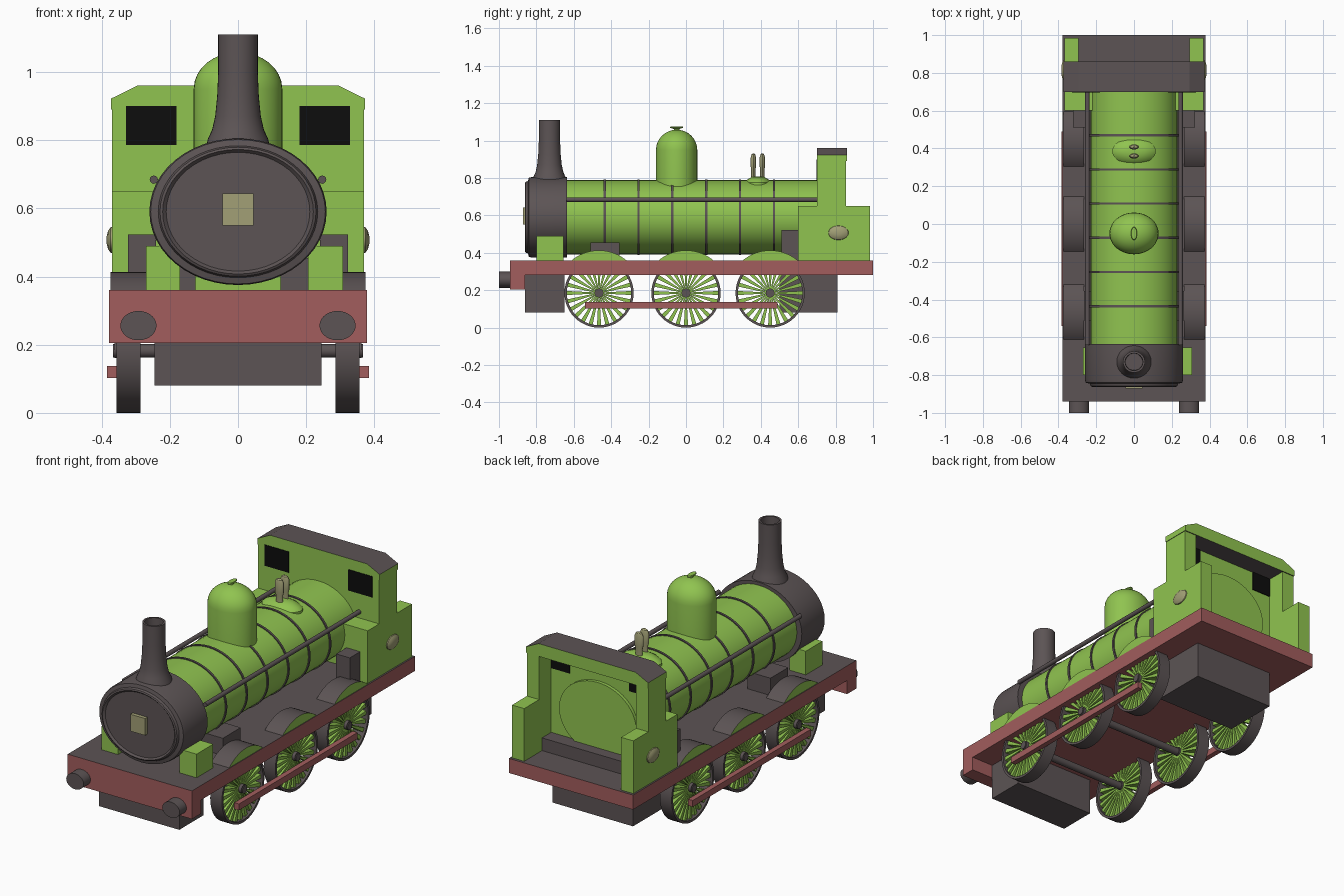
import bpy, bmesh, math
from mathutils import Matrix, Vector

if "Cube" in bpy.data.objects:
    bpy.data.objects.remove(bpy.data.objects["Cube"])


def material(name, rgb):
    m = bpy.data.materials.new(name)
    m.diffuse_color = (*rgb, 1)
    m.use_nodes = True
    m.node_tree.nodes["Principled BSDF"].inputs["Base Color"].default_value = m.diffuse_color
    return m


GREEN = material("apple green", (0.28, 0.55, 0.08))
GREY = material("warm dark grey", (0.107, 0.088, 0.09))
RED = material("dull red", (0.36, 0.11, 0.11))
BRASS = material("pale brass", (0.36, 0.35, 0.18))
BLACK = material("black", (0.004, 0.004, 0.004))


def finish(name, bm, mats, rule=None, smooth=True):
    """Turn a bmesh into a named object; rule picks a material slot per face."""
    bmesh.ops.recalc_face_normals(bm, faces=bm.faces)
    me = bpy.data.meshes.new(name)
    bm.normal_update()
    if rule:
        for f in bm.faces:
            f.material_index = rule(f)
    bm.to_mesh(me)
    bm.free()
    ob = bpy.data.objects.new(name, me)
    bpy.context.collection.objects.link(ob)
    for m in mats:
        me.materials.append(m)
    if smooth:
        bpy.ops.object.select_all(action='DESELECT')
        ob.select_set(True)
        bpy.context.view_layer.objects.active = ob
        bpy.ops.object.shade_smooth_by_angle(angle=math.radians(32))
    return ob


def add_box(bm, x, y, z):
    c = Vector(((x[0] + x[1]) / 2, (y[0] + y[1]) / 2, (z[0] + z[1]) / 2))
    s = (abs(x[1] - x[0]), y[1] - y[0], z[1] - z[0], 1)
    bmesh.ops.create_cube(bm, size=1, matrix=Matrix.Translation(c) @ Matrix.Diagonal(s))


def box(name, mat, x, y, z):
    bm = bmesh.new()
    add_box(bm, x, y, z)
    return finish(name, bm, [mat], smooth=False)


def lathe(name, mats, profile, axis, centre, scale=(1, 1), n=40, rule=None):
    """Spin (radius, distance) points round an axis; scale makes the section oval."""
    bm = bmesh.new()
    cx, cy, cz = centre
    rings = []
    for r, d in profile:
        ring = []
        for i in range(n):
            a = 2 * math.pi * i / n
            u, v = r * scale[0] * math.cos(a), r * scale[1] * math.sin(a)
            p = {'x': (d, u, v), 'y': (u, d, v), 'z': (u, v, d)}[axis]
            ring.append(bm.verts.new((cx + p[0], cy + p[1], cz + p[2])))
        rings.append(ring)
    for a, b in zip(rings, rings[1:]):
        for i in range(n):
            j = (i + 1) % n
            bm.faces.new((a[i], a[j], b[j], b[i]))
    if profile[0] != profile[-1]:
        bm.faces.new(rings[0])
        bm.faces.new(rings[-1])
    else:
        bmesh.ops.remove_doubles(bm, verts=bm.verts, dist=1e-5)
    return finish(name, bm, mats, rule)


def prism(name, mats, pts, axis, lo, hi, rule=None, smooth=False):
    """Extrude a flat outline along x or y."""
    bm = bmesh.new()
    ends = [[bm.verts.new((d, u, v) if axis == 'x' else (u, d, v)) for u, v in pts]
            for d in (lo, hi)]
    bm.faces.new(ends[0])
    bm.faces.new(ends[1])
    for i in range(len(pts)):
        j = (i + 1) % len(pts)
        bm.faces.new((ends[0][i], ends[0][j], ends[1][j], ends[1][i]))
    return finish(name, bm, mats, rule, smooth)


# Running plate, with a grey top over red edges and underside, and front beam
top_grey = lambda f: 1 if f.normal.z > 0.5 else 0
bm = bmesh.new()
add_box(bm, (-0.378, 0.378), (-0.94, 1.0), (0.28, 0.36))
finish("running_plate", bm, [RED, GREY], top_grey, False)
box("buffer_beam", RED, (-0.378, 0.378), (-0.94, -0.86), (0.205, 0.281))
box("front_underbox", GREY, (-0.245, 0.245), (-0.86, -0.65), (0.08, 0.281))
box("rear_underbox", GREY, (-0.245, 0.245), (0.5, 0.81), (0.08, 0.281))

# Boiler, smokebox and door: oval sections, wider than tall
AX = (0, 0, 0.59)
lathe("boiler", [GREEN], [(1, -0.66), (1, 0.72)], 'y', AX, (0.23, 0.198), 48)
lathe("smokebox", [GREY], [(1, -0.635), (1, -0.825), (0.985, -0.84), (0.9, -0.845), (0.88, -0.858),
                           (0.85, -0.862), (0.81, -0.852)], 'y', AX, (0.26, 0.215), 48)
box("front_plate", BRASS, (-0.045, 0.045), (-0.872, -0.85), (0.55, 0.643))
for i in range(6):
    y = -0.435 + 0.181 * i
    lathe("boiler_band", [GREY], [(0.98, y - 0.006), (1.025, y - 0.006), (1.025, y + 0.006),
                                  (0.98, y + 0.006), (0.98, y - 0.006)], 'y', AX, (0.23, 0.198), 48)

# Chimney with flared oval foot
lathe("chimney", [GREY], [(0.095, 0.775), (0.088, 0.805), (0.076, 0.83), (0.067, 0.87), (0.061, 0.93),
                          (0.058, 1.0), (0.058, 1.11), (0.047, 1.11), (0.045, 1.04)],
      'z', (0, -0.73, 0), (1, 0.98), 32).data.transform(Matrix.Identity(4))

# Dome and its small finial
dome = [(0.13, 0.755), (0.13, 0.95)]
dome += [(0.13 * math.cos(a), 0.95 + 0.108 * math.sin(a))
         for a in (math.radians(d) for d in range(12, 90, 11))]
lathe("steam_dome", [GREEN], dome, 'z', (0, -0.05, 0), (1, 0.85), 40)
lathe("dome_finial", [GREEN], [(0.4, 1.045), (0.4, 1.062), (1, 1.069), (0.9, 1.075)],
      'z', (0, -0.05, 0), (0.016, 0.036), 16)

# Safety valves on an oval base
lathe("valve_base", [GREEN], [(1, 0.755), (1, 0.775), (0.85, 0.79), (0.5, 0.805), (0.2, 0.809)],
      'z', (0, 0.385, 0), (0.115, 0.07), 32)
for y in (0.36, 0.408):
    lathe("safety_valve", [BRASS], [(0.8, 0.79), (0.8, 0.84), (1, 0.86), (1, 0.91), (0.7, 0.926), (0.3, 0.931)],
          'z', (0, y, 0), (0.026, 0.014), 16)

# Boxes standing on the plate at the front
box("front_box_left", GREEN, (-0.27, -0.17), (-0.80, -0.655), (0.36, 0.49))
box("front_box_right", GREEN, (0.205, 0.308), (-0.80, -0.655), (0.36, 0.49))

WHEEL_Y = (-0.465, 0.0, 0.45)
WR, SPOKES = 0.185, 24


def wheel(s, y):
    # tyre ring
    i, o = 0.286 * s, 0.357 * s
    lathe("wheel_rim", [GREY], [(0.172, i), (WR, i), (WR, o), (0.172, o), (0.172, i)],
          'x', (0, y, WR), n=48)
    lathe("wheel_hub", [GREY], [(0.024, 0.29 * s), (0.024, 0.362 * s)], 'x', (0, y, WR), n=20)
    # tapered spokes
    bm = bmesh.new()
    for k in range(SPOKES):
        rot = Matrix.Translation((0, y, WR)) @ Matrix.Rotation(2 * math.pi * k / SPOKES, 4, 'X')
        vs = [[bm.verts.new(rot @ Vector((x * s, w, r))) for w, r in
               ((-0.003, 0.018), (0.003, 0.018), (0.011, 0.175), (-0.011, 0.175))]
              for x in (0.30, 0.345)]
        bm.faces.new(vs[0])
        bm.faces.new(vs[1])
        for a in range(4):
            b = (a + 1) % 4
            bm.faces.new((vs[0][a], vs[0][b], vs[1][b], vs[1][a]))
    finish("wheel_spokes", bm, [GREEN], smooth=False)


# Wheel cover outline: circular segment rising above the plate
R = 0.228
half = math.acos((0.355 - WR) / R)
for s in (-1, 1):
    for y in WHEEL_Y:
        wheel(s, y)
        arc = [(y + R * math.sin(t), WR + R * math.cos(t))
               for t in (half * (k / 8 - 1) for k in range(17))]
        prism("wheel_cover", [GREEN, GREY], arc, 'x', 0.265 * s, 0.374 * s,
              lambda f: 0 if abs(f.normal.x) > 0.5 else 1, True)
    box("coupling_rod", RED, (0.355 * s, 0.384 * s), (-0.54, 0.49), (0.102, 0.137))
    lathe("handrail", [GREY], [(0.012, -0.64), (0.012, 0.70)], 'y', (0.247 * s, 0, 0.684), n=12)
    lathe("buffer", [GREY], [(1, -1.0), (1, -0.935)], 'y', (0.292 * s, 0, 0.256), (0.053, 0.043), 28)
    box("side_box", GREY, (0.125 * s, 0.265 * s), (-0.51, -0.355), (0.36, 0.455))
    box("rear_side_box", GREY, (0.24 * s, 0.323 * s), (0.51, 0.602), (0.36, 0.523))
    # cab sides: low panel stepping up to the roof
    prism("cab_side", [GREEN], [(0.6, 0.355), (0.985, 0.355), (0.985, 0.65), (0.855, 0.65), (0.855, 0.915),
                                (0.71, 0.915), (0.71, 0.65), (0.6, 0.65)], 'x', 0.295 * s, 0.369 * s)
    box("cab_front_block", GREEN, (0.2 * s, 0.3 * s), (0.6, 0.71), (0.355, 0.65))
    # oval badge on cab side
    lathe("side_oval", [BRASS], [(1, 0.366 * s), (0.95, 0.374 * s), (0.7, 0.381 * s), (0.3, 0.385 * s)],
          'x', (0, 0.815, 0.507), (0.055, 0.039), 28)
    # windows, plates on both faces of the wall
    for y in (0.697, 0.746):
        box("cab_window", BLACK, (0.18 * s, (0.328 if y < 0.72 else 0.296) * s),
            (y, y + 0.008), (0.785, 0.90))

for y in WHEEL_Y:
    lathe("axle", [GREY], [(0.02, -0.366), (0.02, 0.366)], 'x', (0, y, WR - 0.003), n=16)

# Cab front wall, roof, boiler end and footplate step
box("cab_front_wall", GREEN, (-0.369, 0.369), (0.70, 0.75), (0.355, 0.915))
roof = [(-0.372, 0.89), (-0.372, 0.922), (-0.295, 0.96), (0.295, 0.96), (0.372, 0.922), (0.372, 0.89)]
prism("cab_roof", [GREEN, GREY], roof, 'y', 0.70, 0.86,
      rule=lambda f: 1 if abs(f.normal.z) > 0.3 else 0)
lathe("boiler_backhead", [GREEN], [(1, 0.74), (1, 0.768)], 'y', AX, (0.235, 0.2), 48)
box("cab_step", GREY, (-0.3, 0.3), (0.745, 0.83), (0.355, 0.43))
